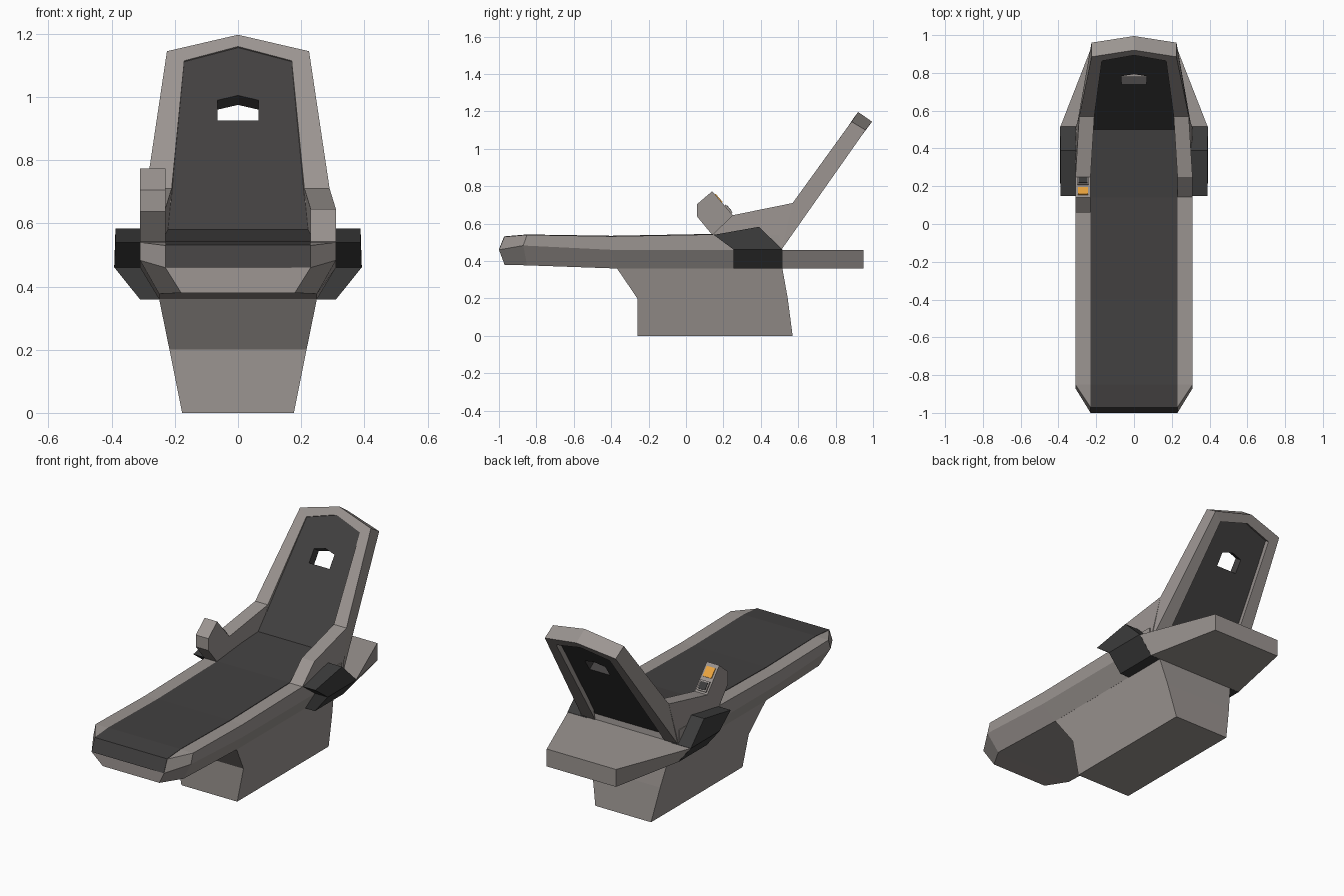
import bpy, bmesh, math

if "Cube" in bpy.data.objects:
    bpy.data.objects.remove(bpy.data.objects["Cube"])


def material(name, rgb):
    m = bpy.data.materials.new(name)
    m.diffuse_color = (*rgb, 1)
    m.use_nodes = True
    m.node_tree.nodes["Principled BSDF"].inputs["Base Color"].default_value = m.diffuse_color
    return m


FRAME = material("frame_grey", (0.33, 0.30, 0.285))
PAD = material("pad_dark", (0.055, 0.052, 0.052))
BLACK = material("pod_dark", (0.045, 0.045, 0.045))
ORANGE = material("button_orange", (0.85, 0.38, 0.05))


def loft(name, rings, mat, closed=False):
    """Skin closed rings of 3D points; cap the ends unless the loft is closed."""
    bm = bmesh.new()
    vs = [[bm.verts.new(p) for p in r] for r in rings]
    n = len(vs[0])
    for a, b in zip(vs, vs[1:] + (vs[:1] if closed else [])):
        for i in range(n):
            j = (i + 1) % n
            bm.faces.new((a[i], a[j], b[j], b[i]))
    if not closed:
        bm.faces.new(vs[0])
        bm.faces.new(vs[-1])
    bmesh.ops.recalc_face_normals(bm, faces=bm.faces)
    me = bpy.data.meshes.new(name)
    bm.to_mesh(me)
    bm.free()
    me.materials.append(mat)
    ob = bpy.data.objects.new(name, me)
    bpy.context.collection.objects.link(ob)
    return ob


def mirror(points):
    """Complete a half outline across x = 0."""
    return points + [(-x, y, z) for x, y, z in reversed(points) if x > 0]


def rect(x0, x1, y0, y1, z0, z1=None):
    z1 = z0 if z1 is None else z1
    return [(x0, y0, z0), (x1, y0, z0), (x1, y1, z1), (x0, y1, z1)]


# Pedestal
loft("pedestal", [rect(-w, w, y0, y1, z) for w, y0, y1, z in
                  [(.177, -.26, .57, 0), (.217, -.26, .544, .2), (.25, -.37, .515, .362)]], FRAME)

# Bed body: lower edge, widest edge and top edge at each station
loft("bed_body", [mirror(s) for s in [
    [(.18, -.97, .38), (.23, -1, .46), (.23, -.97, .53)],
    [(.25, -.85, .377), (.31, -.87, .483), (.31, -.85, .54)],
    [(.25, -.37, .36), (.31, -.4, .46), (.31, -.4, .532)],
    [(.25, .14, .36), (.31, .14, .46), (.31, .14, .542)],
    [(.25, .515, .36), (.31, .505, .46), (.31, .5, .54)]]], FRAME)

# Seat pad wraps over the front edge
pad = [(-1.001, .46), (-.972, .532), (-.85, .542), (-.4, .535), (.14, .545),
       (.5, .58), (.45, .47)]
loft("seat_pad", [[(x, y, z) for y, z in pad] for x in (-.23, .23)], PAD)

# Armrests; the one at -x carries the control head
arm_low = [(.57, .71, .29), (.51, .46, .31), (.14, .46, .31)]
arms = {
    "armrest_plain": (1, [(.14, .54, .31), (.25, .645, .31)] + arm_low),
    "armrest_control": (-1, [(.14, .54, .31), (.06, .637, .31), (.06, .705, .31),
                             (.14, .773, .31), (.25, .645, .31)] + arm_low)}
for name, (s, prof) in arms.items():
    loft(name, [[(s * (x - d), y, z) for y, z, x in prof] for d in (0, .08)], FRAME)

# Controls on the sloping face of the control head
for name, y, z, size, mat in [("button", .174, .735, (.055, .058, .008), ORANGE),
                              ("screen_frame", .226, .676, (.06, .058, .012), FRAME),
                              ("screen", .228, .677, (.045, .042, .014), BLACK)]:
    bpy.ops.mesh.primitive_cube_add(size=1, location=(-.27, y, z),
                                    rotation=(math.atan2(-.13, .11), 0, 0))
    ob = bpy.context.object
    ob.name = name
    ob.scale = size
    ob.data.materials.append(mat)

# Backrest rim: four-sided section swept up, over the peak and down
rim = [
    [(.29, .57, .71), (.305, .51, .46), (.22, .51, .46), (.21, .57, .71)],
    [(.225, .885, 1.145), (.225, .96, 1.1), (.17, .935, 1.065), (.17, .863, 1.115)]]
peak = [(0, .92, 1.197), (0, .995, 1.145), (0, .96, 1.105), (0, .893, 1.16)]
flip = [[(-x, y, z) for x, y, z in r] for r in reversed(rim)]
loft("backrest_rim", rim + [peak] + flip, FRAME)

# Backrest panel with a peaked slot through it
def panel_ring(outline, back):
    return [(x, .5 + (z - .58) * .69 + back * .043, z - back * .03) for x, z in outline]


outer = [(-.23, .48), (.23, .48), (.178, 1.125), (0, 1.17), (-.178, 1.125)]
slot = [(-.065, .925), (.065, .925), (.065, .99), (0, 1.005), (-.065, .99)]
loft("backrest_panel", [panel_ring(outer, 0), panel_ring(slot, 0),
                        panel_ring(slot, 1), panel_ring(outer, 1)], PAD, closed=True)

# Rear shelf
loft("rear_shelf", [
    [(-t, y, .46), (t, y, .46), (b, y, .36), (-b, y, .36)]
    for y, t, b in [(.5, .39, .31), (.515, .39, .31), (.95, .22, .22)]], FRAME)

# Side pods
for side, s in (("right", 1), ("left", -1)):
    loft("side_pod_" + side, [
        rect(s * .235, s * .31, .255, .515, .359),
        rect(s * .27, s * .392, .255, .516, .461),
        rect(s * .27, s * .388, .148, .39, .54, .583)], BLACK)
